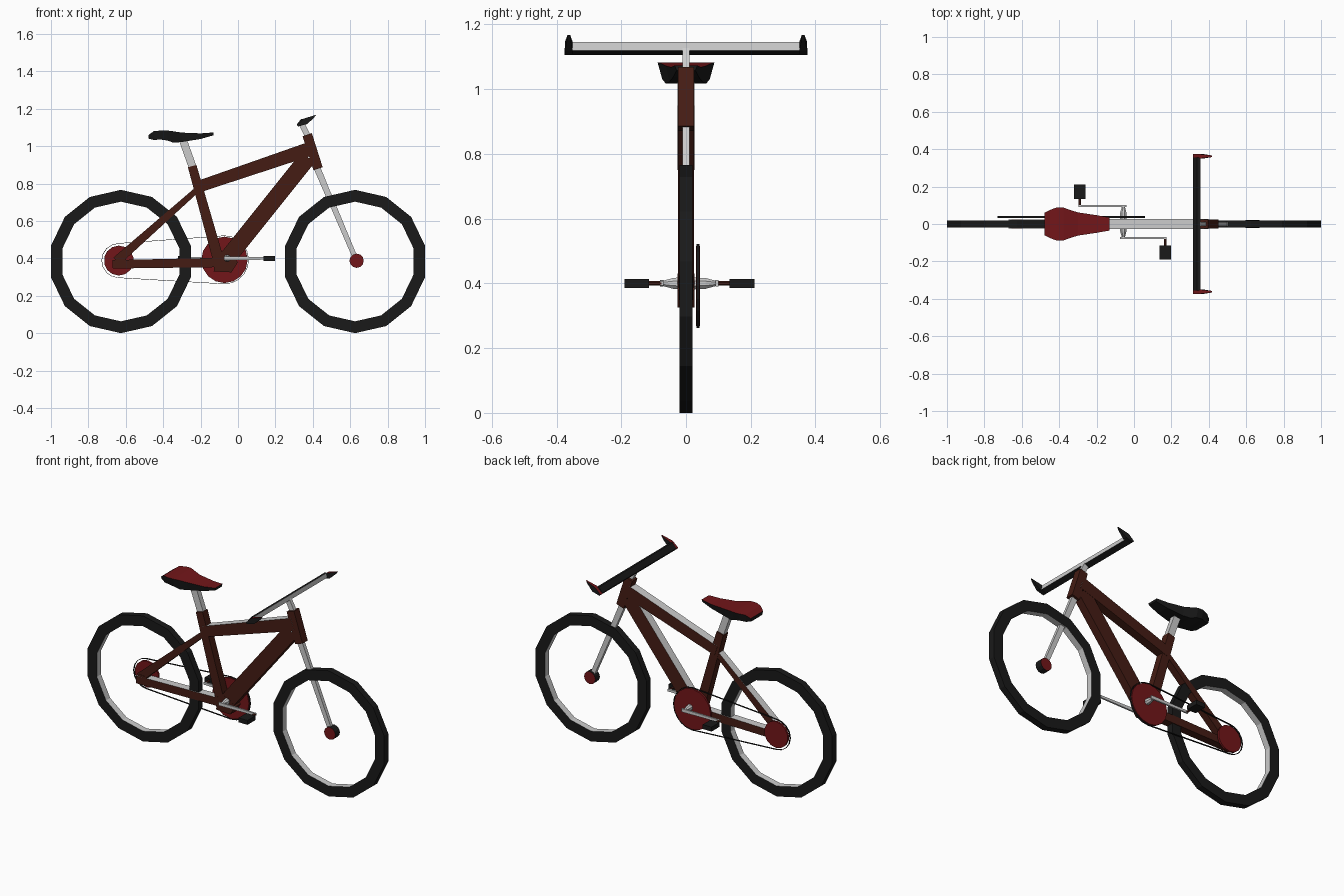
import bpy, bmesh
from math import sin, cos, pi, radians
from mathutils import Vector

if "Cube" in bpy.data.objects:
    bpy.data.objects.remove(bpy.data.objects["Cube"])


def mat(name, rgb):
    m = bpy.data.materials.new(name)
    m.diffuse_color = (*rgb, 1)
    m.use_nodes = True
    m.node_tree.nodes["Principled BSDF"].inputs["Base Color"].default_value = m.diffuse_color
    return m


BROWN = mat("frame_brown", (0.06, 0.012, 0.007))
RED = mat("deep_red", (0.17, 0.008, 0.01))
BLACK = mat("rubber_black", (0.01, 0.01, 0.01))
GREY = mat("bare_grey", (0.8, 0.8, 0.8))


def finish(name, bm, base=None, accent=None, test=None):
    """Turn a bmesh into an object; faces passing the test get the accent."""
    bmesh.ops.recalc_face_normals(bm, faces=bm.faces)
    bm.normal_update()
    if test:
        for f in bm.faces:
            f.material_index = int(test(f))
    me = bpy.data.meshes.new(name)
    bm.to_mesh(me)
    bm.free()
    for m in (base, accent):
        if m:
            me.materials.append(m)
    ob = bpy.data.objects.new(name, me)
    bpy.context.collection.objects.link(ob)
    return ob


def prism(name, pts, y, hw, *mats):
    """Side profile (x, z) given thickness about y; hw may vary per point."""
    hws = hw if isinstance(hw, list) else [hw] * len(pts)
    bm = bmesh.new()
    a, b = ([bm.verts.new((x, y + s * h, z)) for (x, z), h in zip(pts, hws)] for s in (-1, 1))
    bm.faces.new(a)
    bm.faces.new(b)
    for i in range(len(pts)):
        j = (i + 1) % len(pts)
        bm.faces.new((a[i], a[j], b[j], b[i]))
    return finish(name, bm, *mats)


def ring(name, outer, inner, y, hw, *mats):
    """Closed band between two matching side outlines."""
    bm = bmesh.new()
    loops = [[bm.verts.new((x, y + s * hw, z)) for x, z in o]
             for o, s in ((outer, -1), (outer, 1), (inner, 1), (inner, -1))]
    n = len(outer)
    for k in range(4):
        p, q = loops[k], loops[(k + 1) % 4]
        for i in range(n):
            j = (i + 1) % n
            bm.faces.new((p[i], p[j], q[j], q[i]))
    return finish(name, bm, *mats)


def bar(name, p, q, w0, w1, hw, *mats):
    """Square tube between two side-view points, w0 to w1 thick."""
    p, q = Vector(p), Vector(q)
    d = (q - p).normalized()
    n = Vector((-d.y, d.x))
    pts = [p + n * w0 / 2, q + n * w1 / 2, q - n * w1 / 2, p - n * w0 / 2]
    return prism(name, [tuple(v) for v in pts], 0, hw, *mats)


def circle(cx, cz, r, n, start=90, sweep=360):
    full = n if sweep == 360 else n - 1
    return [(cx + r * cos(radians(start + sweep * i / full)),
             cz + r * sin(radians(start + sweep * i / full))) for i in range(n)]


def upward(f):
    return f.normal.z > 0.3


# wheels: 14-sided tyres with bare inner faces
WX, WZ = 0.626, 0.383
for side, cx in (("rear", -WX), ("front", WX)):
    ring(side + "_tyre", circle(cx, WZ, 0.383, 14), circle(cx, WZ, 0.32, 14), 0, 0.02,
         BLACK, GREY,
         lambda f, cx=cx: abs(f.normal.y) < 0.5 and
         (f.calc_center_median() - Vector((cx, 0, WZ))).length < 0.34)
prism("front_hub", circle(0.634, 0.387, 0.038, 12), 0, 0.022, BLACK, RED,
      lambda f: abs(f.normal.y) > 0.9)

# frame tubes, upper faces bare
bar("top_tube", (-0.22, 0.78), (0.385, 0.985), 0.062, 0.075, 0.026, BROWN, GREY, upward)
bar("down_tube", (-0.085, 0.365), (0.375, 0.94), 0.09, 0.09, 0.025, BROWN, GREY, upward)
bar("seat_stay", (-0.65, 0.385), (-0.215, 0.77), 0.05, 0.03, 0.022, BROWN, GREY, upward)
bar("chain_stay", (-0.67, 0.368), (-0.08, 0.378), 0.045, 0.05, 0.024, BROWN, GREY, upward)
bar("seat_tube", (-0.09, 0.34), (-0.245, 0.893), 0.06, 0.047, 0.024, BROWN)
bar("head_tube", (0.37, 1.061), (0.428, 0.879), 0.052, 0.052, 0.025, BROWN)
prism("bottom_bracket", [(-0.13, 0.33), (-0.035, 0.325), (0.0, 0.38), (-0.06, 0.43), (-0.12, 0.41)],
      0, 0.0255, BROWN)
prism("rear_dropout", [(-0.67, 0.345), (-0.60, 0.345), (-0.60, 0.4), (-0.65, 0.405)], 0, 0.0235, BROWN)

# bare metal parts
bar("seat_post", (-0.24, 0.88), (-0.297, 1.04), 0.042, 0.042, 0.016)
bar("stem", (0.375, 1.05), (0.335, 1.13), 0.032, 0.03, 0.011)
bar("fork_upper", (0.42, 0.89), (0.485, 0.735), 0.036, 0.032, 0.011)
bar("fork_lower", (0.484, 0.74), (0.632, 0.39), 0.032, 0.026, 0.011)

# handlebar with a bare forward face, and tapered bar ends
prism("handlebar", [(0.315, 1.117), (0.322, 1.105), (0.355, 1.119), (0.35, 1.146), (0.338, 1.146)],
      0, 0.355, BLACK, GREY, lambda f: f.normal.x > 0.8)
for label, s in (("left", 1), ("right", -1)):
    prism(label + "_bar_end", [(0.315, 1.113), (0.322, 1.105), (0.37, 1.118), (0.405, 1.15),
                               (0.418, 1.168), (0.35, 1.146)],
          s * 0.362, [0.013, 0.013, 0.012, 0.006, 0.004, 0.012], BLACK, RED,
          lambda f: f.normal.z > 0.5)

# saddle lofted through stations: x, half width, top, bottom
stations = [(-0.478, 0.06, 1.06, 1.04), (-0.45, 0.075, 1.08, 1.033), (-0.414, 0.088, 1.083, 1.035),
            (-0.377, 0.088, 1.083, 1.03), (-0.345, 0.076, 1.079, 1.018), (-0.3, 0.062, 1.072, 1.022),
            (-0.2, 0.047, 1.068, 1.038), (-0.13, 0.035, 1.073, 1.058)]
bm = bmesh.new()
rows = [[bm.verts.new(c) for c in ((x, -w, t), (x, w, t), (x, w * 0.83, b), (x, -w * 0.83, b))]
        for x, w, t, b in stations]
for p, q in zip(rows, rows[1:]):
    for i in range(4):
        j = (i + 1) % 4
        bm.faces.new((p[i], p[j], q[j], q[i]))
bm.faces.new(rows[0])
bm.faces.new(rows[-1])
finish("saddle", bm, BLACK, RED, lambda f: f.normal.z > 0.5)

# drivetrain on the +y side
CX, CZ, GX, GZ = -0.072, 0.392, -0.637, 0.388
prism("chainring", circle(CX, CZ, 0.124, 16), 0.037, 0.006, RED)
prism("rear_cog", circle(GX, GZ, 0.08, 14), 0.037, 0.006, RED)


def chain_path(off):
    return (circle(GX, GZ, 0.093 + off, 9, 90, 180) +
            circle(CX, CZ, 0.13 + off, 11, -90, 180))


ring("chain", chain_path(0), chain_path(-0.0025), 0.037, 0.005, BLACK)

# cranks and pedals, one forward on -y and one backward on +y
AZ = 0.4
for label, s, y_arm, x_end in (("right", -1, 0.075, 0.167), ("left", 1, 0.096, -0.29)):
    bm = bmesh.new()
    ends = [[bm.verts.new((x, s * y, z)) for x, z in circle(-0.057, AZ, r, 8, 22.5)]
            for y, r in ((0.02, 0.02), (y_arm - 0.035, 0.018), (y_arm + 0.002, 0.007))]
    for p, q in zip(ends, ends[1:]):
        for i in range(8):
            bm.faces.new((p[i], p[(i + 1) % 8], q[(i + 1) % 8], q[i]))
    bm.faces.new(ends[0])
    bm.faces.new(ends[-1])
    finish(label + "_spindle", bm)
    d = 1 if x_end > 0 else -1
    arm = bar(label + "_crank_arm", (-0.057 - d * 0.018, AZ), (x_end + d * 0.006, AZ), 0.02, 0.014, 0.005)
    arm.location.y = s * y_arm
    prism(label + "_pedal_axle", circle(x_end, AZ, 0.007, 6), s * (y_arm + 0.022), 0.022, BROWN)
    pedal = bar(label + "_pedal", (x_end - 0.03, AZ), (x_end + 0.03, AZ), 0.027, 0.027, 0.038, BLACK)
    pedal.location.y = s * (y_arm + 0.077)
